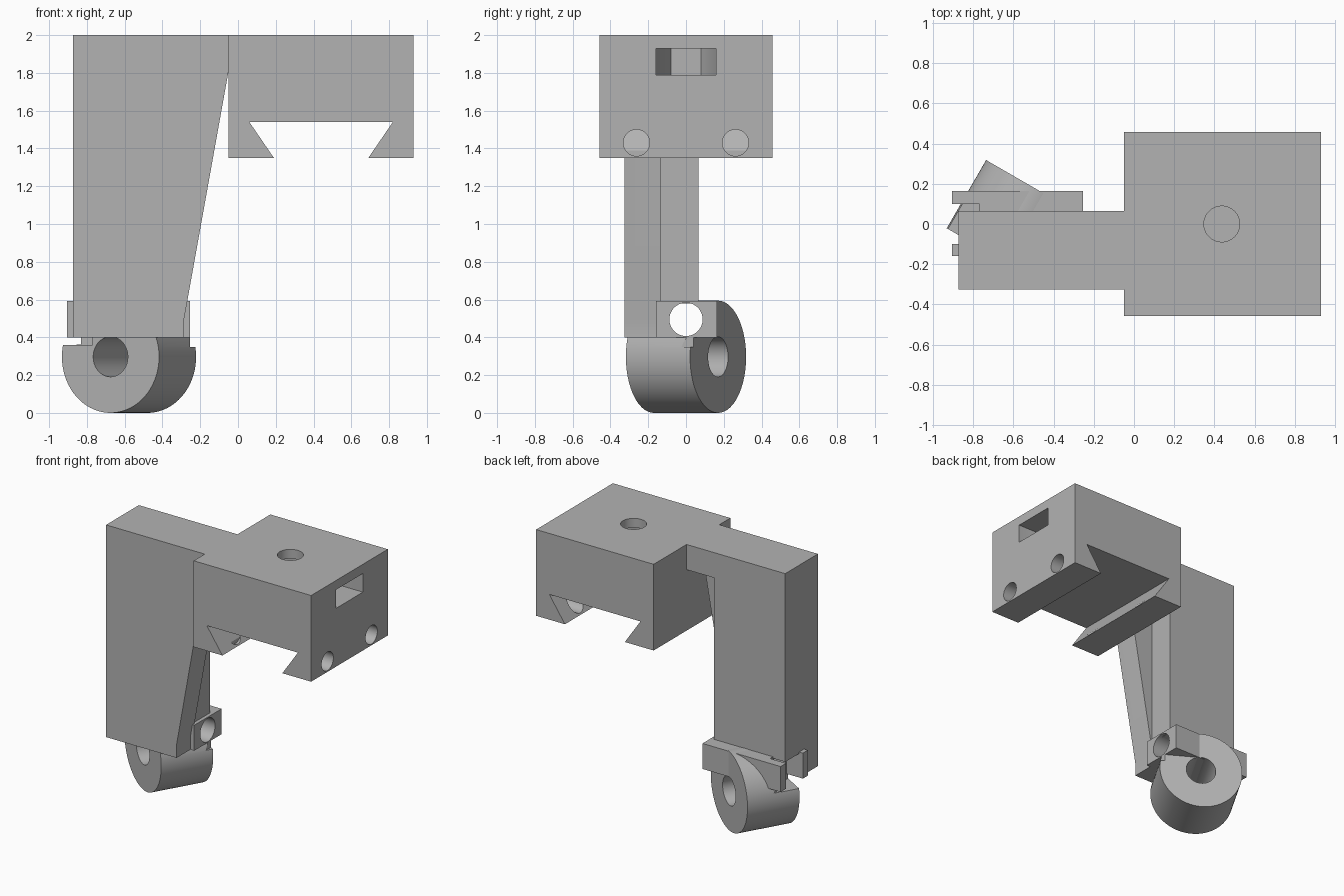
import bpy, bmesh, math
from mathutils import Matrix, Vector

if "Cube" in bpy.data.objects:
    bpy.data.objects.remove(bpy.data.objects["Cube"])

grey = bpy.data.materials.new("plain grey")
grey.use_nodes = True
COLOUR = (0.45, 0.45, 0.45, 1)
grey.diffuse_color = COLOUR
grey.node_tree.nodes["Principled BSDF"].inputs["Base Color"].default_value = COLOUR


def finish(name, bm):
    bmesh.ops.recalc_face_normals(bm, faces=bm.faces)
    mesh = bpy.data.meshes.new(name)
    bm.to_mesh(mesh)
    bm.free()
    obj = bpy.data.objects.new(name, mesh)
    bpy.context.collection.objects.link(obj)
    mesh.materials.append(grey)
    return obj


def prism(name, profile, lo, hi, along="y"):
    """Extrude a profile along y (points are x, z) or along z (points are x, y)."""
    bm = bmesh.new()
    place = (lambda a, b, d: (a, d, b)) if along == "y" else (lambda a, b, d: (a, b, d))
    face = bm.faces.new([bm.verts.new(place(a, b, lo)) for a, b in profile])
    new = bmesh.ops.extrude_face_region(bm, geom=[face])["geom"]
    move = Vector(place(0, 0, hi - lo))
    bmesh.ops.translate(bm, vec=move, verts=[v for v in new if isinstance(v, bmesh.types.BMVert)])
    return finish(name, bm)


def box(name, x0, x1, y0, y1, z0, z1):
    return prism(name, [(x0, z0), (x1, z0), (x1, z1), (x0, z1)], y0, y1)


def rod(name, start, end, radius):
    """Cylinder between two points."""
    start, end = Vector(start), Vector(end)
    axis = end - start
    bm = bmesh.new()
    turn = axis.to_track_quat("Z", "Y").to_matrix().to_4x4()
    bmesh.ops.create_cone(bm, cap_ends=True, segments=72, radius1=radius, radius2=radius,
                          depth=axis.length, matrix=Matrix.Translation((start + end) / 2) @ turn)
    return finish(name, bm)


def cut(obj, *cutters):
    """Subtract the cutters, then shade smooth with sharp edges."""
    bpy.ops.object.select_all(action="DESELECT")
    bpy.context.view_layer.objects.active = obj
    obj.select_set(True)
    for cutter in cutters:
        mod = obj.modifiers.new("cut", "BOOLEAN")
        mod.operation, mod.solver, mod.object = "DIFFERENCE", "EXACT", cutter
        bpy.ops.object.modifier_apply(modifier=mod.name)
        bpy.data.objects.remove(cutter)
    bpy.ops.object.shade_smooth_by_angle(angle=math.radians(30))


# Clamp block with dovetail channel, nut pocket and screw holes
block = prism("clamp_block", [(-.05, 1.35), (.19, 1.35), (.06, 1.54), (.82, 1.54),
                              (.69, 1.35), (.93, 1.35), (.93, 2), (-.05, 2)], -.457, .457)
nut = prism("nut_cutter", [(1.1, -.16), (.44, -.16), (.3, -.08), (.3, .08), (.44, .16), (1.1, .16)],
            1.79, 1.93, along="z")
cut(block, nut, rod("bolt_cutter", (.437, 0, 1.58), (.437, 0, 2.1), .089),
    *[rod("screw_cutter", (.163, y, 1.43), (1.1, y, 1.43), .07) for y in (-.262, .262)])

# Hanging arm: tapered rib in front, stepped back behind it
arm = prism("hanging_arm", [(-.873, .4), (-.285, .4), (-.285, .5), (-.05, 1.81), (-.05, 2), (-.873, 2)],
            -.325, .065)
cut(arm, prism("step_cutter", [(-1, .3), (.1, .3), (.1, 1.81), (-.28, 1.81), (-.28, .58), (-1, .58)],
               -.135, .2))

# Axle bracket with forked end
axle = dict(start=(-1.1, 0, .495), end=(.1, 0, .495), radius=.088)
bracket = box("axle_bracket", -.905, -.253, -.16, .165, .4, .592)
cut(bracket, box("fork_cutter", -1, -.77, -.1, .1, .3, .7), rod("axle_cutter", **axle))

# Angled roller with hub hole and clearance notches
centre, axis = Vector((-.577, 0, .297)), Vector((.5, math.sqrt(.75), 0))
roller = rod("roller", centre - axis * .196, centre + axis * .196, .297)
cut(roller, rod("hub_cutter", centre - axis, centre + axis, .106), rod("axle_cutter", **axle),
    box("fork_clearance", -1, -.77, -.13, .1, .36, .7),
    box("tip_clearance", -1, -.83, 0, .2, .361, .7),
    box("side_clearance", -.253, 0, -.2, .04, .35, .7))
